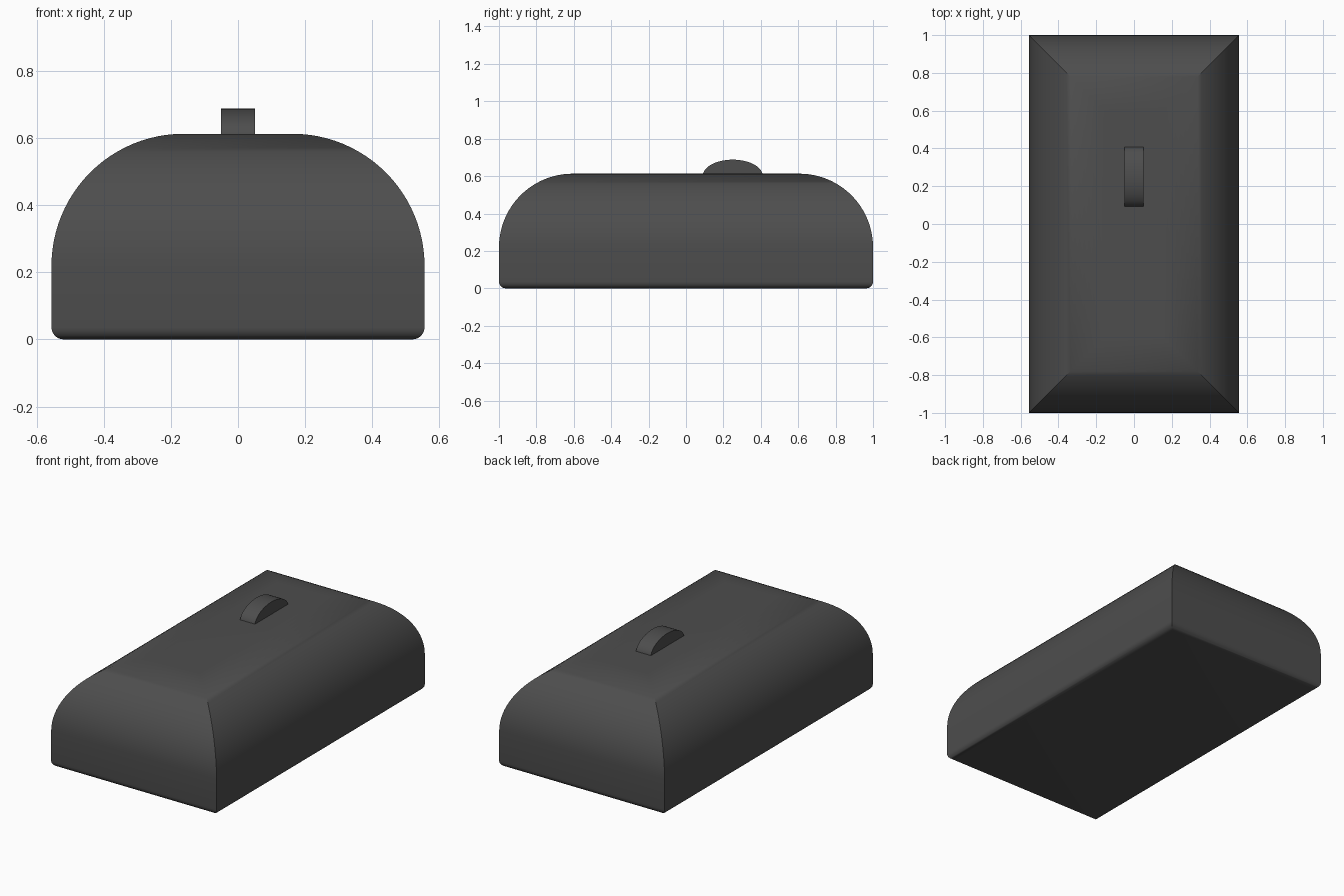
import bpy, bmesh
from math import sin, cos, pi, radians

if "Cube" in bpy.data.objects:
    bpy.data.objects.remove(bpy.data.objects["Cube"])

HX, HY, TOP = 0.556, 1.0, 0.613   # body half sizes and height
R_TOP, R_BASE = 0.394, 0.036      # rounding of top and bottom edges

dark = bpy.data.materials.new("dark_plastic")
dark.diffuse_color = (0.075, 0.075, 0.075, 1)
dark.use_nodes = True
dark.node_tree.nodes["Principled BSDF"].inputs["Base Color"].default_value = dark.diffuse_color


def finish(ob, angle):
    ob.data.materials.append(dark)
    bpy.ops.object.select_all(action='DESELECT')
    ob.select_set(True)
    bpy.context.view_layer.objects.active = ob
    bpy.ops.object.shade_smooth_by_angle(angle=radians(angle))


def arc(r, zc, a0, a1, n):
    """(inset, height) points of a quarter round on the side wall."""
    pts = []
    for i in range(n + 1):
        a = a0 + (a1 - a0) * i / n
        pts.append((r - r * cos(a), zc + r * sin(a)))
    return pts


# body: rectangles inset along a rounded profile, giving mitred corners
profile = arc(R_BASE, R_BASE, -pi / 2, 0, 6) + arc(R_TOP, TOP - R_TOP, 0, pi / 2, 24)
bm = bmesh.new()
rings = []
for d, z in profile:
    x, y = HX - d, HY - d
    rings.append([bm.verts.new(p) for p in ((-x, -y, z), (x, -y, z), (x, y, z), (-x, y, z))])
for low, high in zip(rings, rings[1:]):
    for i in range(4):
        j = (i + 1) % 4
        bm.faces.new((low[i], low[j], high[j], high[i]))
bm.faces.new(rings[0][::-1])
bm.faces.new(rings[-1])
mesh = bpy.data.meshes.new("body")
bm.to_mesh(mesh)
bm.free()
body = bpy.data.objects.new("body", mesh)
bpy.context.collection.objects.link(body)
finish(body, 36)

# scroll wheel: flattened cylinder half sunk into the top
bpy.ops.mesh.primitive_cylinder_add(vertices=64, radius=1, depth=2,
                                    location=(0, 0.25, 0.602), rotation=(0, pi / 2, 0))
wheel = bpy.context.object
wheel.name = "scroll_wheel"
wheel.scale = (0.086, 0.16, 0.05)
bpy.ops.object.transform_apply(location=False, rotation=True, scale=True)
finish(wheel, 30)
